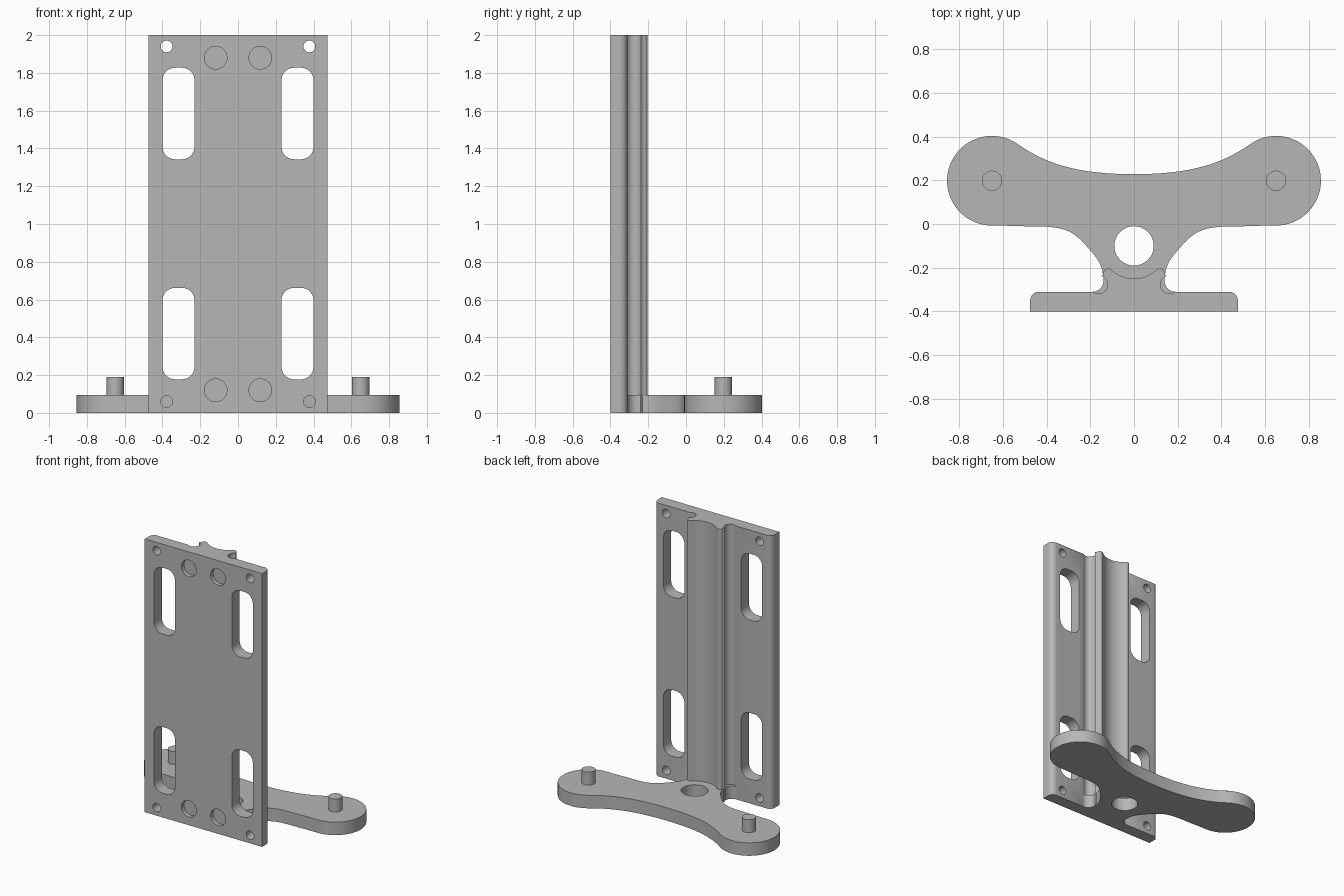
import bpy, bmesh, math
from mathutils import Matrix, Vector
from mathutils.geometry import interpolate_bezier

cube = bpy.data.objects.get("Cube")
if cube:
    bpy.data.objects.remove(cube, do_unlink=True)

grey = bpy.data.materials.new("machined_grey")
grey.use_nodes = True
grey.diffuse_color = (0.47, 0.47, 0.47, 1)
grey.node_tree.nodes["Principled BSDF"].inputs["Base Color"].default_value = grey.diffuse_color


def arc(cx, cy, r, start, end, steps=16):
    """Points on an arc, angles in degrees."""
    angles = [math.radians(start + (end - start) * i / steps) for i in range(steps + 1)]
    return [(cx + r * math.cos(a), cy + r * math.sin(a)) for a in angles]


def bezier(a, b, c, d, steps=16):
    pts = interpolate_bezier(*[Vector((*p, 0)) for p in (a, b, c, d)], steps)
    return [(p.x, p.y) for p in pts]


def mirrored(half):
    """Close a half outline, given on the +x side, across x = 0."""
    pts = half + [(-x, y) for x, y in reversed(half)]
    clean = []
    for p in pts:
        if not clean or math.dist(p, clean[-1]) > 1e-4:
            clean.append(p)
    if math.dist(clean[0], clean[-1]) < 1e-4:
        clean.pop()
    return clean


def extrude(name, outline, low, high, upright=False):
    """Extrude an outline along z, or an x-z outline along y when upright."""
    bm = bmesh.new()
    face = bm.faces.new([bm.verts.new((x, y, low)) for x, y in outline])
    top = bmesh.ops.extrude_face_region(bm, geom=[face])["geom"]
    bmesh.ops.translate(bm, vec=(0, 0, high - low),
                        verts=[v for v in top if isinstance(v, bmesh.types.BMVert)])
    if upright:
        bmesh.ops.transform(bm, matrix=Matrix(((1, 0, 0, 0), (0, 0, 1, 0), (0, 1, 0, 0), (0, 0, 0, 1))),
                            verts=bm.verts)
    bmesh.ops.recalc_face_normals(bm, faces=bm.faces)
    mesh = bpy.data.meshes.new(name)
    bm.to_mesh(mesh)
    bm.free()
    mesh.materials.append(grey)
    obj = bpy.data.objects.new(name, mesh)
    bpy.context.collection.objects.link(obj)
    return obj


def circle(cx, cy, r):
    return arc(cx, cy, r, 0, 360, 40)[:-1]


def slot(cx, cy, w, h, r):
    pts = []
    for i, (sx, sy) in enumerate(((1, 1), (-1, 1), (-1, -1), (1, -1))):
        pts += arc(cx + sx * (w / 2 - r), cy + sy * (h / 2 - r), r, i * 90, i * 90 + 90, 10)
    return pts


def activate(obj):
    bpy.ops.object.select_all(action='DESELECT')
    obj.select_set(True)
    bpy.context.view_layer.objects.active = obj


def cut(obj, cutter, keep=False):
    mod = obj.modifiers.new("cut", 'BOOLEAN')
    mod.operation, mod.solver, mod.object = 'DIFFERENCE', 'EXACT', cutter
    activate(obj)
    bpy.ops.object.modifier_apply(modifier=mod.name)
    if not keep:
        bpy.data.objects.remove(cutter, do_unlink=True)


# Upright plate with a cradle spine down its back
half = [(0.475, -0.4)]
half += arc(0.435, -0.35, 0.04, 0, 90, 10)
half += [(0.19, -0.31)]
half += arc(0.163, -0.277, 0.042, 300, 110, 20)
half += arc(0.118, -0.226, 0.022, 0, 110, 10)
half += arc(0, -0.1, 0.15, -45, -90, 16)
plate = extrude("mounting_plate", mirrored(half), 0, 2)

for side in (-1, 1):
    for z in (0.42, 1.585):
        cut(plate, extrude("slot_cutter", slot(side * 0.315, z, 0.17, 0.485, 0.068), -0.6, -0.27, True))
    for z in (0.06, 1.94):
        cut(plate, extrude("screw_cutter", circle(side * 0.378, z, 0.031), -0.6, -0.27, True))
    # Blind recesses in the front face
    for z in (0.12, 1.88):
        cut(plate, extrude("recess_cutter", circle(side * 0.118, z, 0.06), -0.6, -0.37, True))

# Foot with two round lobes and a neck reaching the plate
half = bezier((0, 0.228), (0.22, 0.228), (0.38, 0.26), (0.527, 0.362), 24)
half += arc(0.65, 0.198, 0.205, 127, -90, 40)
half += bezier((0.65, -0.007), (0.56, -0.007), (0.53, -0.011), (0.45, -0.011), 8)
half += bezier((0.45, -0.011), (0.3, -0.011), (0.27, -0.04), (0.2, -0.12))
half += bezier((0.2, -0.12), (0.16, -0.165), (0.14, -0.2), (0.14, -0.26), 10)
half += arc(0.19, -0.26, 0.05, 180, 270, 10)
half += [(0.19, -0.34)]
foot = extrude("foot", mirrored(half), 0, 0.095)
cut(foot, extrude("bore_cutter", circle(0, -0.1, 0.09), -0.1, 0.3))
cut(foot, plate, keep=True)

# Locating pins on the lobes
pins = [extrude(name, circle(x, 0.198, 0.046), 0.095, 0.19)
        for name, x in (("left_pin", 0.65), ("right_pin", -0.65))]

for obj in [plate, foot] + pins:
    activate(obj)
    bpy.ops.object.shade_smooth_by_angle(angle=math.radians(30))
